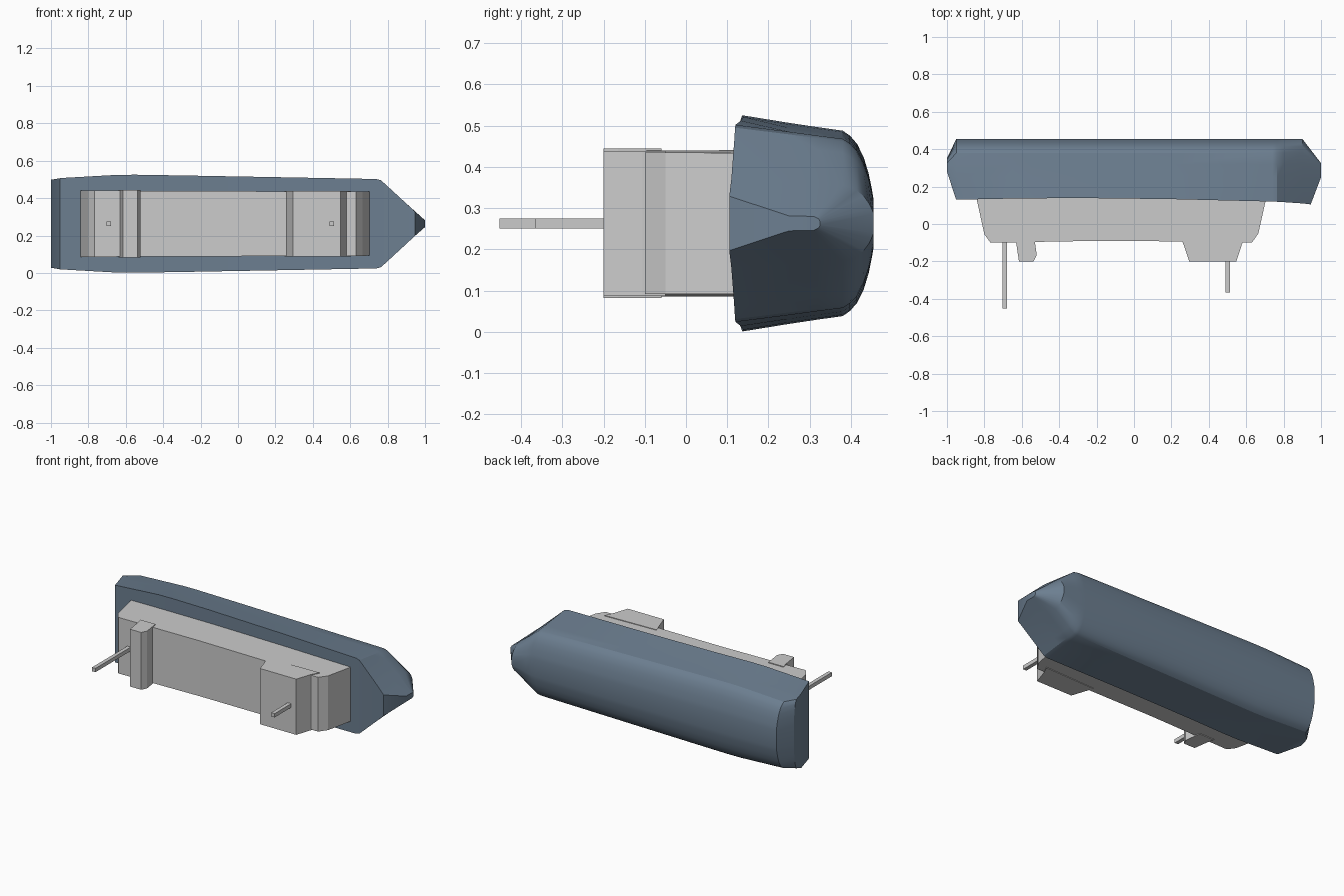
import bpy, bmesh, math

if "Cube" in bpy.data.objects:
    bpy.data.objects.remove(bpy.data.objects["Cube"])

ZC = 0.263  # centreline of the ship, which lies on its side (up is -y)


def finish(name, bm, mat=None, smooth=False):
    bmesh.ops.remove_doubles(bm, verts=bm.verts, dist=1e-5)
    bmesh.ops.recalc_face_normals(bm, faces=bm.faces)
    me = bpy.data.meshes.new(name)
    bm.to_mesh(me)
    bm.free()
    ob = bpy.data.objects.new(name, me)
    bpy.context.collection.objects.link(ob)
    if mat:
        me.materials.append(mat)
    if smooth:
        bpy.context.view_layer.objects.active = ob
        ob.select_set(True)
        bpy.ops.object.shade_smooth_by_angle(angle=math.radians(25))
        ob.select_set(False)
    return ob


def prism(name, profile, half_width):
    """Extrude an (x, y) profile across the beam; half_width depends on x."""
    bm = bmesh.new()
    low = [bm.verts.new((x, y, ZC - half_width(x))) for x, y in profile]
    high = [bm.verts.new((x, y, ZC + half_width(x))) for x, y in profile]
    bm.faces.new(low)
    bm.faces.new(high)
    n = len(profile)
    for i in range(n):
        j = (i + 1) % n
        bm.faces.new((low[i], low[j], high[j], high[i]))
    return finish(name, bm)


hull_mat = bpy.data.materials.new("hull_blue")
hull_mat.diffuse_color = (0.15, 0.21, 0.28, 1)
hull_mat.use_nodes = True
hull_mat.node_tree.nodes["Principled BSDF"].inputs["Base Color"].default_value = hull_mat.diffuse_color

# Hull half section: (y, fraction of the half beam), deck edge to keel
SECTION = [(0.135, 1.0), (0.25, 0.93), (0.32, 0.89), (0.38, 0.858), (0.398, 0.81),
           (0.415, 0.735), (0.431, 0.61), (0.443, 0.46), (0.45, 0.33), (0.455, 0.22)]

# Stations: (x, deck edge y, half beam)
STATIONS = [(-0.95, 0.13, 0.244), (-0.65, 0.136, 0.261), (-0.55, 0.137, 0.262),
            (-0.3, 0.139, 0.258), (0.2, 0.133, 0.249), (0.74, 0.12, 0.239),
            (0.765, 0.119, 0.232), (0.80, 0.117, 0.2), (0.9, 0.11, 0.108)]

rows = []
# Stern row, pulled out to the transom
rows.append([(-0.951, 0.13, 0.243)] +
            [(-1.0, 0.28 + (y - 0.25) * 0.35, 0.24 * (0.05 + f)) for y, f in SECTION[1:]])
for x, deck, hb in STATIONS:
    rows.append([(x, deck if k == 0 else y, hb * f) for k, (y, f) in enumerate(SECTION)])
# Stem row, a narrow raked bow face
rows.append([(0.945, 0.105, 0.066), (1.0, 0.25, 0.018), (1.0, 0.31, 0.017)] +
            [(1.0, 0.314 + (y - 0.38) * 0.15, 0.017 * f) for y, f in SECTION[3:]])

bm = bmesh.new()
loops = []
for row in rows:
    up = [bm.verts.new((x, y, ZC + w)) for x, y, w in row]
    dn = [bm.verts.new((x, y, ZC - w)) for x, y, w in row]
    loops.append(up + dn[::-1])
n = len(loops[0])
for a, b in zip(loops, loops[1:]):
    for i in range(n):
        j = (i + 1) % n
        bm.faces.new((a[i], a[j], b[j], b[i]))
for end in (loops[0], loops[-1]):
    for k in range(n // 2 - 1):
        bm.faces.new((end[k], end[k + 1], end[n - 2 - k], end[n - 1 - k]))
finish("hull", bm, hull_mat, smooth=True)

# Superstructure with sloped ends
prism("superstructure",
      [(-0.845, 0.15), (-0.80, -0.055), (-0.767, -0.1), (-0.2, -0.09), (0.25, -0.093),
       (0.63, -0.1), (0.665, -0.05), (0.705, 0.13), (0.65, 0.2), (-0.8, 0.2)],
      lambda x: 0.174 - 0.004 * x)

# Upper deckhouses
prism("aft_deckhouse",
      [(-0.64, -0.06), (-0.63, -0.1), (-0.615, -0.2), (-0.537, -0.2), (-0.52, -0.165),
       (-0.535, -0.06)], lambda x: 0.181)
prism("bridge",
      [(0.248, -0.06), (0.295, -0.2), (0.547, -0.2), (0.578, -0.105), (0.605, -0.05)],
      lambda x: 0.176)

# Square masts
for name, x, tip, foot in (("aft_mast", -0.692, -0.452, -0.08), ("fore_mast", 0.5, -0.365, -0.18)):
    r = 0.012
    prism(name, [(x - r, tip), (x + r, tip), (x + r, foot), (x - r, foot)], lambda _: 0.012)
